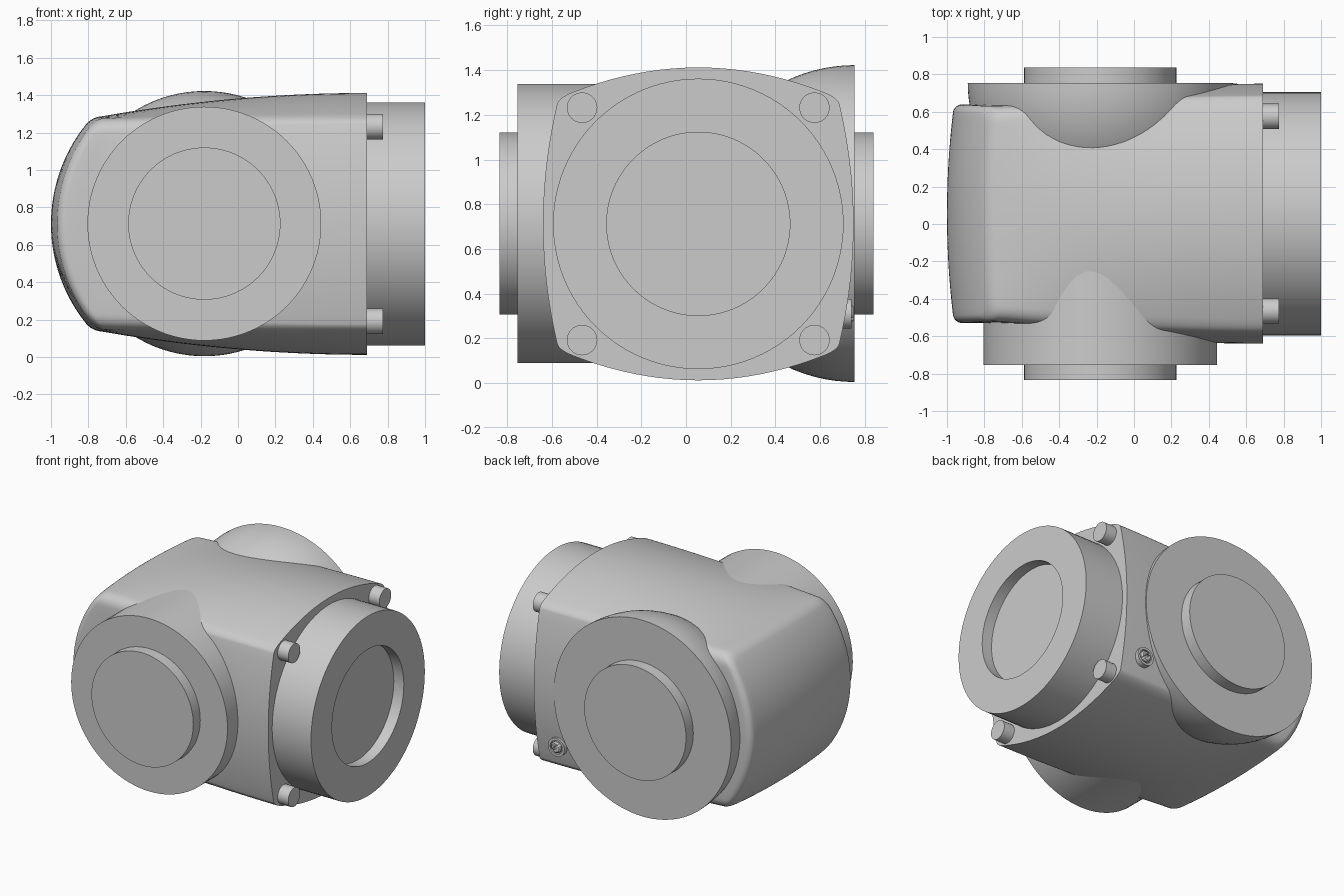
import bpy, bmesh, math
from mathutils import Vector

cube = bpy.data.objects.get("Cube")
if cube:
    bpy.data.objects.remove(cube)

grey = bpy.data.materials.new("light grey")
grey.use_nodes = True
colour = (0.6, 0.6, 0.6, 1)
grey.diffuse_color = colour
grey.node_tree.nodes["Principled BSDF"].inputs["Base Color"].default_value = colour

CY, CZ, PORT_X = 0.055, 0.712, -0.18
FLANGE_X = 0.69


def finish(name, bm, angle=30):
    """Turn a bmesh into a smooth-shaded grey object with sharp edges kept."""
    bmesh.ops.remove_doubles(bm, verts=bm.verts, dist=1e-5)
    bmesh.ops.recalc_face_normals(bm, faces=bm.faces)
    mesh = bpy.data.meshes.new(name)
    bm.to_mesh(mesh)
    bm.free()
    mesh.materials.append(grey)
    obj = bpy.data.objects.new(name, mesh)
    bpy.context.collection.objects.link(obj)
    bpy.ops.object.select_all(action='DESELECT')
    obj.select_set(True)
    bpy.context.view_layer.objects.active = obj
    bpy.ops.object.shade_smooth_by_angle(angle=math.radians(angle))
    return obj


def skin(bm, rings):
    """Join successive rings of vertices with quads."""
    rows = [[bm.verts.new(p) for p in ring] for ring in rings]
    n = len(rows[0])
    for a, b in zip(rows, rows[1:]):
        for i in range(n):
            j = (i + 1) % n
            bm.faces.new((a[i], a[j], b[j], b[i]))
    return rows


def lathe(name, profile, origin, axis, sides=96):
    """Revolve (radius, distance) points about an axis; end points on the axis become discs."""
    turn = Vector(axis).to_track_quat('Z', 'Y')
    base = Vector(origin)
    bm = bmesh.new()
    rings = []
    for r, h in profile:
        angles = [2 * math.pi * i / sides for i in range(sides)]
        rings.append([base + turn @ Vector((r * math.cos(a), r * math.sin(a), h)) for a in angles])
    rows = skin(bm, rings)
    bm.faces.new(rows[0])
    bm.faces.new(rows[-1])
    return finish(name, bm)


def section(e):
    """Bulged square (y, z) outline: e = 0 at the flange, e = 1 at the rounded end."""
    k = e * e
    mix = lambda a, b: a + (b - a) * k
    cy, cz = mix(0.56, 0.485), mix(0.535, 0.475)
    hy, hz = mix(0.695, 0.585), mix(0.70, 0.575)
    by, bz = mix(0.063, 0.01), mix(0.11, 0.01)
    top, side = hz - bz, hy - by
    m1, m2 = 2 * bz / cy, 2 * by / cz
    a = (side - cy - m2 * (top - cz)) / (1 - m1 * m2)
    ctrl = Vector((cy + a, top - m1 * a))
    p0, p2 = Vector((cy, top)), Vector((side, cz))
    n = 10
    quarter = [(cy * i / n, hz - bz * (i / n) ** 2) for i in range(n)]
    quarter += [tuple(p0 * (1 - t) ** 2 + ctrl * 2 * t * (1 - t) + p2 * t * t)
                for t in (i / n for i in range(n))]
    quarter += [(hy - by * (i / n) ** 2, cz * i / n) for i in range(n, -1, -1)]
    right = quarter + [(y, -z) for y, z in quarter[-2::-1]]
    return right + [(-y, z) for y, z in right[-2:0:-1]]


def end_x(y, z, radius=0.85):
    """Surface of the cylindrical, slightly crowned end."""
    return -1 + radius - math.sqrt(radius ** 2 - z * z) + 0.11 * y * y


# Valve body: tapered loft, filleted edge, crowned end
FILLET = 0.045
last = section(1)
rings = []
STEPS = 28
for s in range(STEPS + 1):
    ring = []
    for i, (y1, z1) in enumerate(last):
        x = FLANGE_X + (end_x(y1, z1) + FILLET - FLANGE_X) * s / STEPS
        y, z = section(min(1, (FLANGE_X - x) / 1.42))[i]
        ring.append((x, y + CY, z + CZ))
    rings.append(ring)


def cap_ring(scale, lift):
    pts = [(y * scale, z * scale) for y, z in last]
    return [(end_x(y, z) + lift, y + CY, z + CZ) for y, z in pts]


for i in range(1, 7):
    a = math.pi / 2 * i / 6
    rings.append(cap_ring(1 - 0.07 * (1 - math.cos(a)), FILLET * (1 - math.sin(a))))
rings += [cap_ring(0.93 * (1 - i / 16), 0) for i in range(1, 16)]
bm = bmesh.new()
rows = skin(bm, rings)
bm.faces.new(rows[0])
bm.faces.new(rows[-1])
finish("valve_body", bm)

# Front port with raised boss
port = (PORT_X, 0, 0.7135)
lathe("front_port", [(0, 0.835), (0.407, 0.835), (0.407, 0.755), (0.625, 0.755),
                     (0.625, 0.1), (0, 0.1)], port, (0, -1, 0))

# Back port: hemispherical shoulder with raised boss
R = 0.709
arc = [math.pi / 2 * i / 24 for i in range(24)]
shoulder = [(R * math.cos(a), 0.755 - R * math.sin(a)) for a in arc]
lathe("back_port", [(0, 0.838), (0.407, 0.838), (0.407, 0.755)] + shoulder,
      port, (0, 1, 0))

# Side pipe with shallow recess
lathe("side_pipe", [(0, 0.92), (0.41, 0.92), (0.41, 1), (0.65, 1), (0.65, 0.6), (0, 0.6)],
      (0, CY, CZ), (1, 0, 0))

# Flange bolts
for label, dz in (("lower", -0.52), ("upper", 0.52)):
    for place, dy in (("front", -0.52), ("back", 0.52)):
        lathe(f"{label}_{place}_bolt", [(0, 0.775), (0.068, 0.775), (0.068, 0.6), (0, 0.6)],
              (0, CY + dy, CZ + dz), (1, 0, 0), 40)

# Slotted adjusting screw on the back, set in a small collar
screw_at = (0.52, 0, 0.31)
lathe("screw_collar", [(0, 0.72), (0.048, 0.72), (0.048, 0.74), (0.066, 0.74),
                       (0.066, 0.66), (0, 0.66)], screw_at, (0, 1, 0), 40)
screw = lathe("adjusting_screw", [(0, 0.75), (0.03, 0.75), (0.04, 0.74), (0.04, 0.68), (0, 0.68)],
              screw_at, (0, 1, 0), 40)
bm = bmesh.new()
bmesh.ops.create_cube(bm, size=1)
bmesh.ops.scale(bm, vec=(0.12, 0.04, 0.014), verts=bm.verts)
slot = finish("slot_cutter", bm)
slot.location = (0.52, 0.752, 0.31)
slot.rotation_euler.y = math.radians(40)
slot.hide_render = True
slot.hide_viewport = True
cut = screw.modifiers.new("slot", 'BOOLEAN')
cut.operation = 'DIFFERENCE'
cut.object = slot
